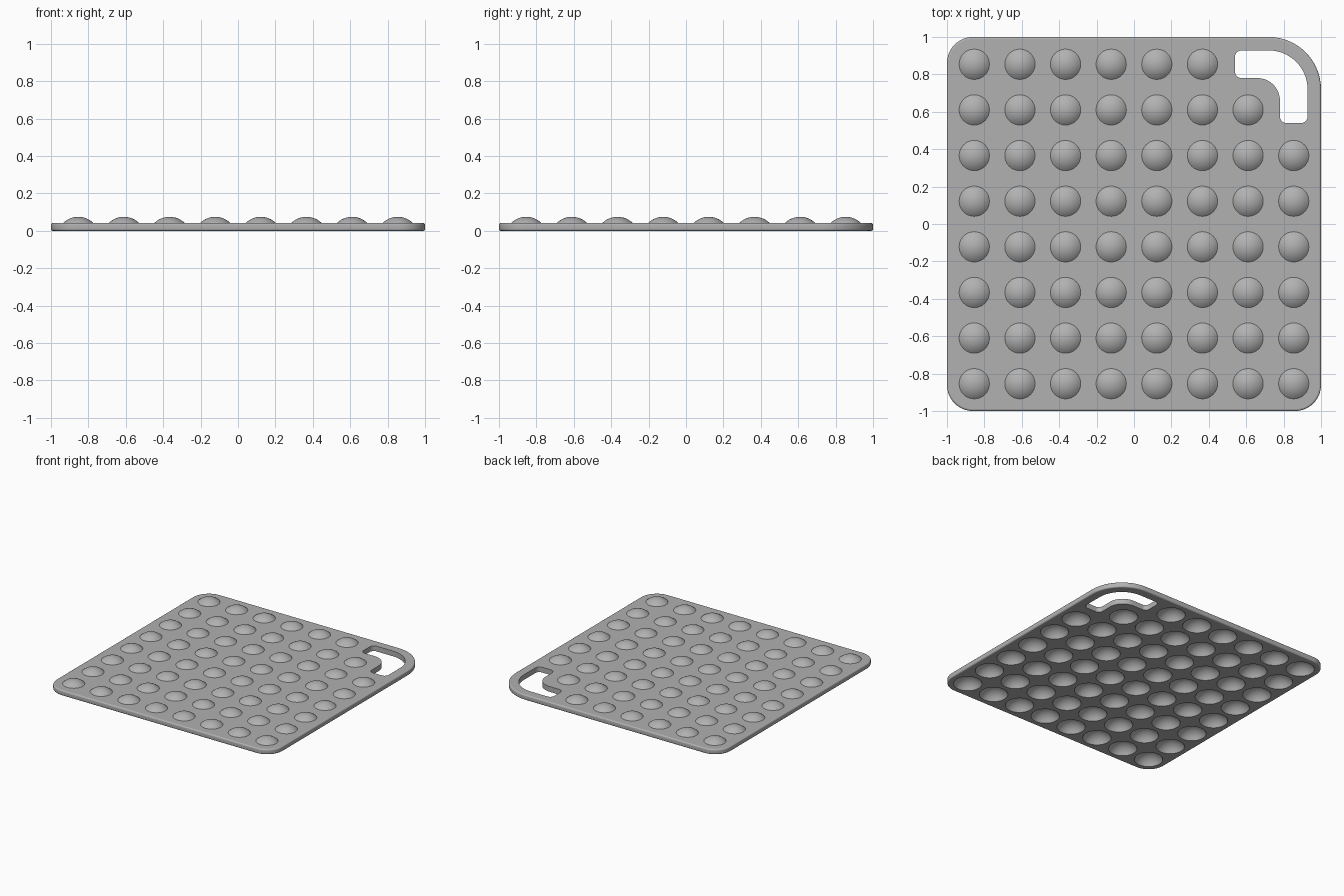
import bpy, bmesh
from math import sin, cos, asin, pi, radians

if "Cube" in bpy.data.objects:
    bpy.data.objects.remove(bpy.data.objects["Cube"])

THICK = 0.042
PITCH = 0.244
CENTRE_Z = -0.041            # shared centre height of dome and dimple spheres
DOME_R, DIMPLE_R = 0.116, 0.111
SEGS, RINGS = 32, 6

# Outlines as arcs: centre x, centre y, radius, start and end angle (degrees)
OUTER = [(0.72, 0.72, 0.28, 0, 90), (-0.86, 0.86, 0.14, 90, 180),
         (-0.86, -0.86, 0.14, 180, 270), (0.86, -0.86, 0.14, 270, 360)]
E, NEAR, IN, OUT = 0.035, 0.54, 0.78, 0.928
SLOT = [(0.72, 0.72, OUT - 0.72, 0, 90),
        (NEAR + E, OUT - E, E, 90, 180), (NEAR + E, IN + E, E, 180, 270),
        (0.66, 0.66, 0.12, 90, 0),
        (IN + E, NEAR + E, E, 180, 270), (OUT - E, NEAR + E, E, 270, 360)]

bm = bmesh.new()


def ring(points):
    verts = [bm.verts.new(p) for p in points]
    return verts, [bm.edges.new((v, verts[i - 1])) for i, v in enumerate(verts)]


def bridge(a, b):
    for i in range(len(a)):
        bm.faces.new((a[i - 1], a[i], b[i], b[i - 1]))


def outline(arcs, grow, z, n=14):
    pts = []
    for cx, cy, r, a0, a1 in arcs:
        r += grow if a1 > a0 else -grow
        for i in range(n + 1):
            a = radians(a0 + (a1 - a0) * i / n)
            pts.append((cx + r * cos(a), cy + r * sin(a), z))
    return pts


def wall(arcs, bevel=0, n=4):
    """Side wall, optionally with rounded edges; returns its end edges."""
    half = [(0, 0)]
    if bevel:
        half = [(bevel * (1 - sin(pi / 2 * i / n)), bevel * (1 - cos(pi / 2 * i / n)))
                for i in range(n + 1)]
    # inset d and height z, from the bottom sheet to the top sheet
    half = [(d, z) for d, z in half]
    prof = half + [(d, THICK - z) for d, z in reversed(half)]
    rings = [ring(outline(arcs, -d, z)) for d, z in prof]
    for a, b in zip(rings, rings[1:]):
        bridge(a[0], b[0])
    return rings[0][1], rings[-1][1]


def cap(cx, cy, radius, z):
    """Spherical cap rising from height z; returns its rim edges."""
    low = asin((z - CENTRE_Z) / radius)
    rings = []
    for k in range(RINGS):
        t = low + (pi / 2 - low) * k / RINGS
        rr, h = radius * cos(t), CENTRE_Z + radius * sin(t)
        rings.append(ring([(cx + rr * cos(2 * pi * i / SEGS),
                            cy + rr * sin(2 * pi * i / SEGS), h) for i in range(SEGS)]))
    for a, b in zip(rings, rings[1:]):
        bridge(a[0], b[0])
    pole = bm.verts.new((cx, cy, CENTRE_Z + radius))
    last = rings[-1][0]
    for i in range(SEGS):
        bm.faces.new((last[i - 1], last[i], pole))
    return rings[0][1]


# Outer rim (rounded) and handle slot (crisp)
bottom, top = wall(OUTER, 0.01)
slot_bottom, slot_top = wall(SLOT)
bottom += slot_bottom
top += slot_top

# Bubble grid, leaving out the three cells taken by the slot
for i in range(8):
    for j in range(8):
        if (i, j) in ((7, 7), (6, 7), (7, 6)):
            continue
        x, y = (i - 3.5) * PITCH, (j - 3.5) * PITCH
        top += cap(x, y, DOME_R, THICK)
        bottom += cap(x, y, DIMPLE_R, 0)

# Flat sheets between the rims
for edges, nz in ((top, 1), (bottom, -1)):
    bmesh.ops.triangle_fill(bm, use_beauty=True, use_dissolve=False,
                            edges=edges, normal=(0, 0, nz))
bmesh.ops.recalc_face_normals(bm, faces=bm.faces)

mesh = bpy.data.meshes.new("bubble_mat")
bm.to_mesh(mesh)
bm.free()
mat_obj = bpy.data.objects.new("bubble_mat", mesh)
bpy.context.collection.objects.link(mat_obj)
bpy.context.view_layer.objects.active = mat_obj
mat_obj.select_set(True)
bpy.ops.object.shade_smooth_by_angle(angle=radians(30))
for face in mesh.polygons:               # keep the flat sheets flat
    if abs(face.normal.z) > 0.9999:
        face.use_smooth = False

# Darker grey
grey = bpy.data.materials.new("dark_grey")
grey.diffuse_color = (0.44, 0.44, 0.44, 1)
grey.use_nodes = True
grey.node_tree.nodes["Principled BSDF"].inputs["Base Color"].default_value = grey.diffuse_color
mesh.materials.append(grey)
